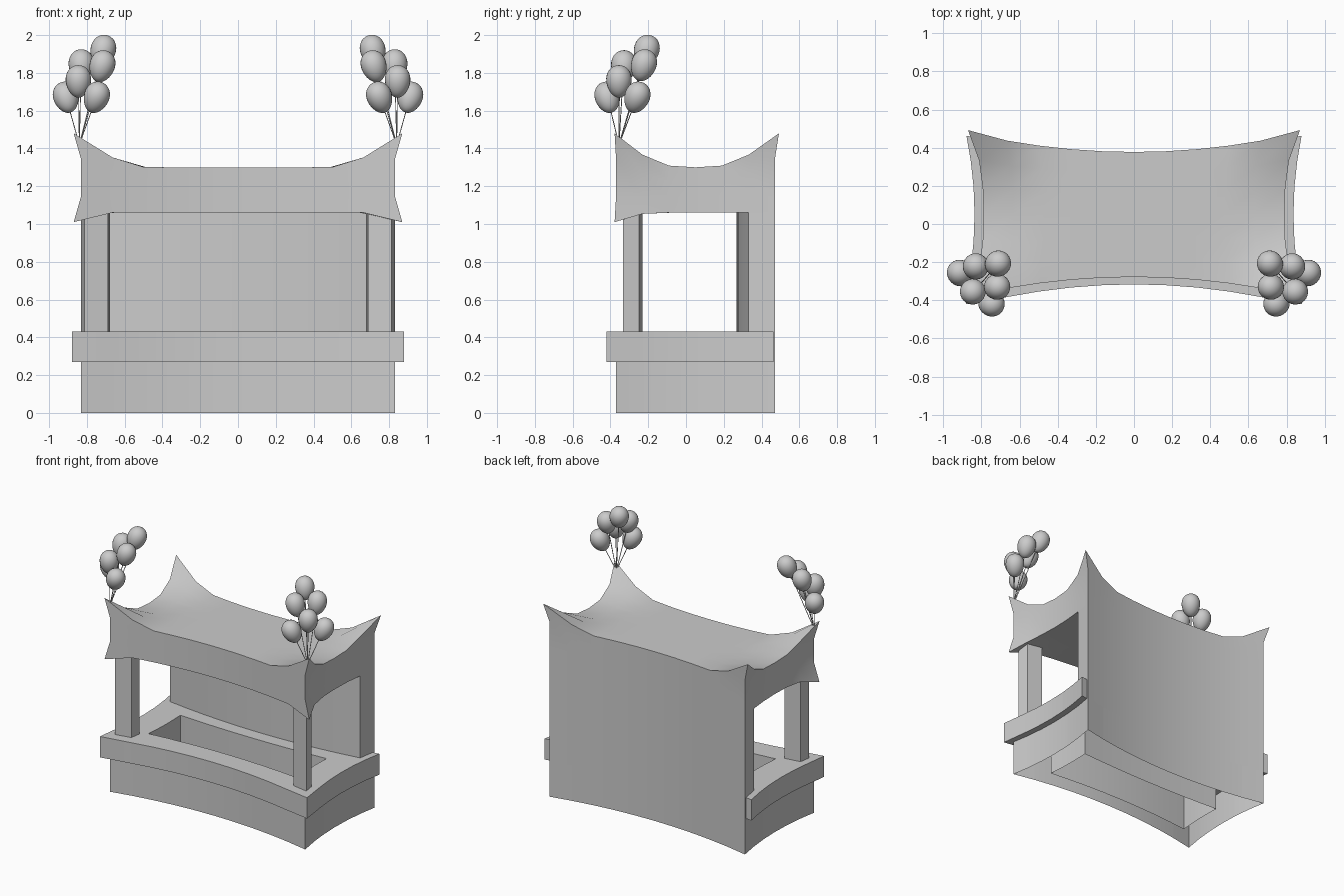
import bpy, bmesh
from math import radians, hypot
from mathutils import Vector

if "Cube" in bpy.data.objects:
    bpy.data.objects.remove(bpy.data.objects["Cube"])

W, H, YC = 0.83, 0.42, 0.05     # half width, half depth and centre of the bowed plan


def bow(v):
    """Pull the middle of every side inwards (pincushion plan)."""
    u, t = v.x / W, (v.y - YC) / H
    v.x *= 1 - 0.05 * max(0, 1 - t * t)
    v.y = YC + (v.y - YC) * (1 - 0.22 * max(0, 1 - u * u))


def finish(name, bm, angle=30):
    bmesh.ops.recalc_face_normals(bm, faces=bm.faces)
    me = bpy.data.meshes.new(name)
    bm.to_mesh(me)
    bm.free()
    ob = bpy.data.objects.new(name, me)
    bpy.context.collection.objects.link(ob)
    bpy.ops.object.select_all(action='DESELECT')
    ob.select_set(True)
    bpy.context.view_layer.objects.active = ob
    bpy.ops.object.shade_smooth_by_angle(angle=radians(angle))
    return ob


def cut(bm, axis, values):
    for val in values:
        co, no = Vector(), Vector()
        co[axis], no[axis] = val, 1
        bmesh.ops.bisect_plane(bm, geom=bm.verts[:] + bm.edges[:] + bm.faces[:],
                               plane_co=co, plane_no=no)


def block(lo, hi, zcuts=()):
    """Box cut into strips so that it can bend."""
    bm = bmesh.new()
    bmesh.ops.create_cube(bm, size=1)
    for v in bm.verts:
        for i in range(3):
            v.co[i] = lo[i] if v.co[i] < 0 else hi[i]
    cut(bm, 0, [W * i / 5 for i in range(-4, 5) if lo[0] < W * i / 5 < hi[0]])
    ys = [YC + H * i / 3 for i in range(-2, 3)]
    cut(bm, 1, [y for y in ys if lo[1] < y < hi[1]])
    cut(bm, 2, zcuts)
    return bm


def bowed(name, bm):
    for v in bm.verts:
        bow(v.co)
    return finish(name, bm)


def ring(name, lo, hi, caps):
    """Bowed block with the standing pit cut through it."""
    hx, y0, y1 = 0.65, -0.21, 0.20
    bm = block(lo, hi)
    cut(bm, 0, (-hx, hx))
    cut(bm, 1, (y0, y1))

    def in_pit(f):
        c = f.calc_center_median()
        return abs(f.normal.z) > 0.5 and abs(c.x) < hx and y0 < c.y < y1
    bm.normal_update()
    bmesh.ops.delete(bm, geom=[f for f in bm.faces if in_pit(f)], context='FACES')
    bmesh.ops.bridge_loops(bm, edges=[e for e in bm.edges if e.is_boundary])
    bm.normal_update()
    if not caps:
        bmesh.ops.delete(bm, geom=[f for f in bm.faces if abs(f.normal.z) > 0.5],
                         context='FACES')
    return bowed(name, bm)


# Base, counter and back wall
ring("base", (-W, -0.37, 0), (W, 0.47, 0.27), False)
ring("counter", (-0.88, -0.42, 0.27), (0.88, 0.462, 0.43), True)
bowed("back_wall", block((-W, 0.33, 0.27), (W, 0.47, 1.06)))

# Front posts
for side, s in (("left", -1), ("right", 1)):
    xs = sorted((s * 0.695, s * 0.82))
    bowed("front_post_" + side, block((xs[0], -0.335, 0.43), (xs[1], -0.25, 1.06)))

# Canopy with pulled-out corners
bm = block((-W, -0.37, 1.06), (W, 0.47, 1.30), (1.14, 1.22))
for v in bm.verts:
    x, y, z = v.co
    back = y > YC
    d = hypot(W - abs(x), (0.47 - y) if back else (y + 0.37))
    lift = max(0, 1 - d / 0.36) ** 2
    tip = max(0, 1 - d / 0.16)
    level = round((z - 1.06) / 0.08)
    rise = (0, 0.01, 0.12, 0.18)[level] * lift
    flare = tip if level == 3 else 0
    if level == 0 and not back:
        rise, flare = -0.05 * tip, tip
    bow(v.co)
    v.co.z += rise
    v.co.x += (0.04 if x > 0 else -0.04) * flare
    v.co.y += (0.022 if back else -0.008) * flare
finish("canopy", bm, 40)

# Balloon bunches tied to the front corners
bunch = [(0.715, -0.21, 1.917), (0.72, -0.33, 1.835), (0.83, -0.225, 1.84),
         (0.845, -0.355, 1.755), (0.91, -0.26, 1.67), (0.75, -0.415, 1.67)]
for side, s in (("left", -1), ("right", 1)):
    knot = Vector((s * 0.84, -0.355, 1.42))
    for i, (x, y, z) in enumerate(bunch):
        centre = Vector((s * x, y, z))
        axis = centre - knot
        turn = Vector((0, 0, 1)).rotation_difference(axis)

        bm = bmesh.new()
        bmesh.ops.create_uvsphere(bm, u_segments=24, v_segments=16, radius=1)
        for v in bm.verts:
            taper = 1 + 0.12 * v.co.z
            v.co = Vector((v.co.x * 0.067 * taper, v.co.y * 0.067 * taper, v.co.z * 0.086))
            v.co = turn @ v.co + centre
        finish(f"balloon_{side}_{i + 1}", bm, 60)

        bm = bmesh.new()
        bmesh.ops.create_cone(bm, cap_ends=True, segments=6, radius1=0.0025,
                              radius2=0.0025, depth=axis.length - 0.08)
        mid = knot + axis.normalized() * (axis.length - 0.08) / 2
        for v in bm.verts:
            v.co = turn @ v.co + mid
        finish(f"string_{side}_{i + 1}", bm, 60)
